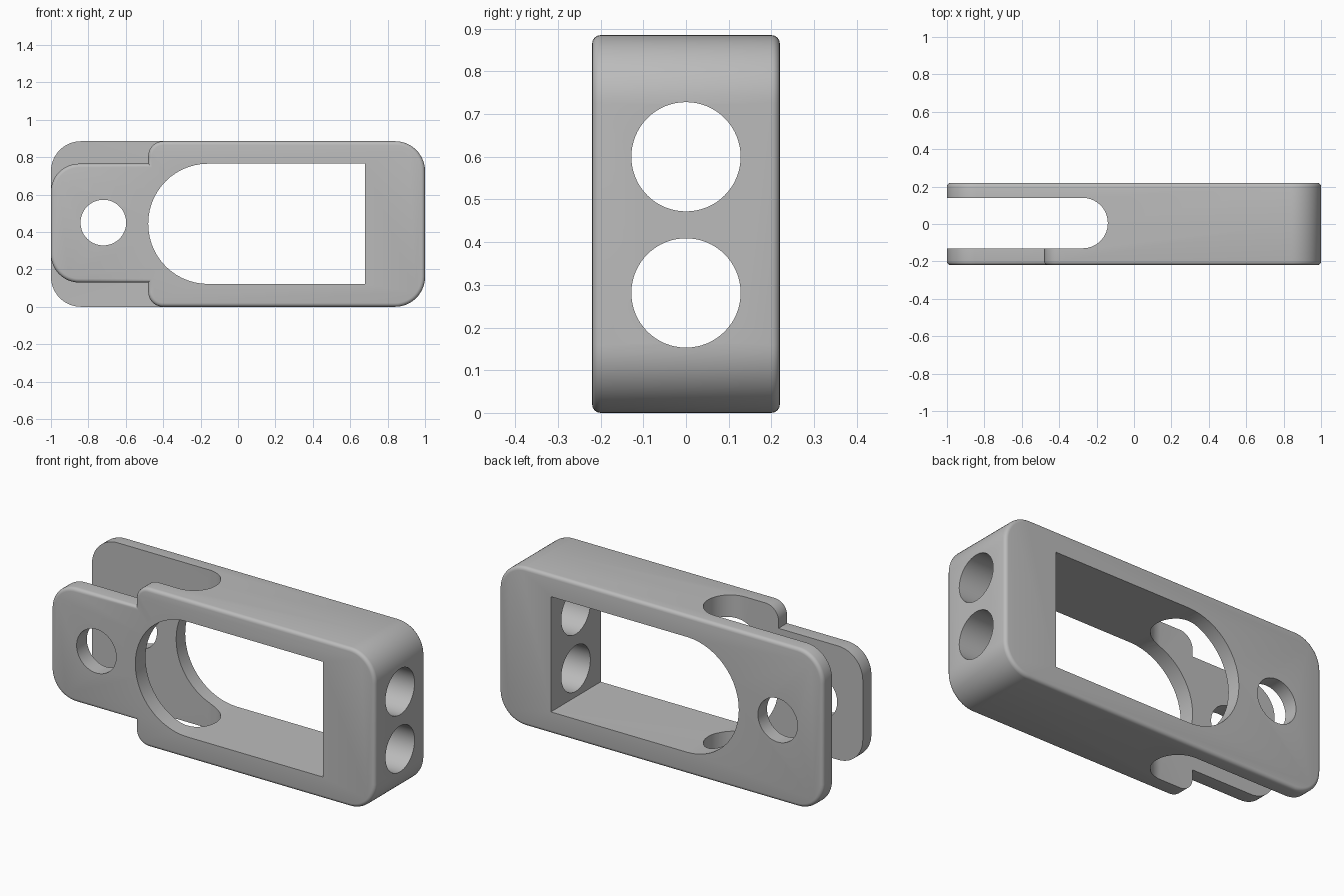
import bpy, bmesh, math
from mathutils import Vector, Matrix

default = bpy.data.objects.get("Cube")
if default:
    bpy.data.objects.remove(default, do_unlink=True)

LENGTH, HEIGHT, HALF_DEPTH = 1.0, 0.885, 0.22
MID = HEIGHT / 2

grey = bpy.data.materials.new("plain grey")
grey.use_nodes = True
color = (0.5, 0.5, 0.5, 1)
grey.diffuse_color = color
grey.node_tree.nodes["Principled BSDF"].inputs["Base Color"].default_value = color


def rounded(corners, steps=14):
    """Outline with each corner (u, v, radius) replaced by an arc."""
    out = []
    for i, (u, v, r) in enumerate(corners):
        p = Vector((u, v))
        if r == 0:
            out.append(p)
            continue
        a = (Vector(corners[i - 1][:2]) - p).normalized()
        b = (Vector(corners[(i + 1) % len(corners)][:2]) - p).normalized()
        centre = p + (a + b) * r
        for k in range(steps + 1):
            t = k / steps * math.pi / 2
            out.append(centre - b * r * math.cos(t) - a * r * math.sin(t))
    return out


def rectangle(u0, u1, v0, v1, r_low, r_high):
    return rounded([(u0, v0, r_low), (u1, v0, r_high), (u1, v1, r_high), (u0, v1, r_low)])


def circle(u, v, r, n=64):
    return [Vector((u + r * math.cos(math.tau * k / n), v + r * math.sin(math.tau * k / n)))
            for k in range(n)]


def prism(name, outline, place, lo, hi, rim=None):
    """Extrude an outline between lo and hi; optionally round the rim at depth rim."""
    bm = bmesh.new()
    face = bm.faces.new([bm.verts.new(place(p.x, p.y, lo)) for p in outline])
    move = place(0, 0, hi) - place(0, 0, lo)
    new = bmesh.ops.extrude_face_region(bm, geom=[face], use_keep_orig=True)
    bmesh.ops.translate(bm, vec=move, verts=[g for g in new["geom"] if isinstance(g, bmesh.types.BMVert)])
    bmesh.ops.remove_doubles(bm, verts=bm.verts, dist=1e-5)
    bmesh.ops.recalc_face_normals(bm, faces=bm.faces)
    if rim is not None:
        edges = [e for e in bm.edges if all(abs(v.co.y - rim) < 1e-5 for v in e.verts)]
        bmesh.ops.bevel(bm, geom=edges, offset=0.02, segments=4, profile=0.5, affect='EDGES')
    mesh = bpy.data.meshes.new(name)
    bm.to_mesh(mesh)
    bm.free()
    mesh.materials.append(grey)
    obj = bpy.data.objects.new(name, mesh)
    bpy.context.collection.objects.link(obj)
    return obj


def combine(target, tool, operation):
    mod = target.modifiers.new(operation, 'BOOLEAN')
    mod.object, mod.operation, mod.solver = tool, operation, 'EXACT'
    bpy.context.view_layer.objects.active = target
    bpy.ops.object.modifier_apply(modifier=mod.name)
    bpy.data.objects.remove(tool, do_unlink=True)


def along_y(u, v, d): return Vector((u, d, v))
def along_z(u, v, d): return Vector((u, v, d))
def along_x(u, v, d): return Vector((d, u, v))


# Back half: plain rounded plate
body = prism("clevis_body", rectangle(-LENGTH, LENGTH, 0, HEIGHT, 0.16, 0.16),
             along_y, 0, HALF_DEPTH, HALF_DEPTH)

# Front half: plate stepping down to a narrower prong
step, low, high = -0.48, 0.13, 0.765
front = rounded([(-LENGTH, low, 0.15), (step, low, 0), (step, 0, 0.08), (LENGTH, 0, 0.16),
                 (LENGTH, HEIGHT, 0.16), (step, HEIGHT, 0.08), (step, high, 0), (-LENGTH, high, 0.15)])
combine(body, prism("front_half", front, along_y, -HALF_DEPTH, 0, -HALF_DEPTH), 'UNION')

# Fork slot, window, pin hole and the two end holes
cutters = [
    prism("fork_slot", rectangle(-1.3, -0.14, -0.13, 0.14, 0, 0.1349), along_z, -0.2, 1.2),
    prism("window", rectangle(-0.48, 0.68, 0.122, 0.765, 0.32, 0), along_y, -0.5, 0.5),
    prism("pin_hole", circle(-0.72, 0.45, 0.122), along_y, -0.5, 0.5),
    prism("upper_end_hole", circle(0, 0.6, 0.128), along_x, 0.5, 1.3),
    prism("lower_end_hole", circle(0, 0.281, 0.128), along_x, 0.5, 1.3),
]
for cutter in cutters:
    combine(body, cutter, 'DIFFERENCE')

bpy.ops.object.select_all(action='DESELECT')
body.select_set(True)
bpy.context.view_layer.objects.active = body
bpy.ops.object.shade_smooth_by_angle(angle=math.radians(35))
